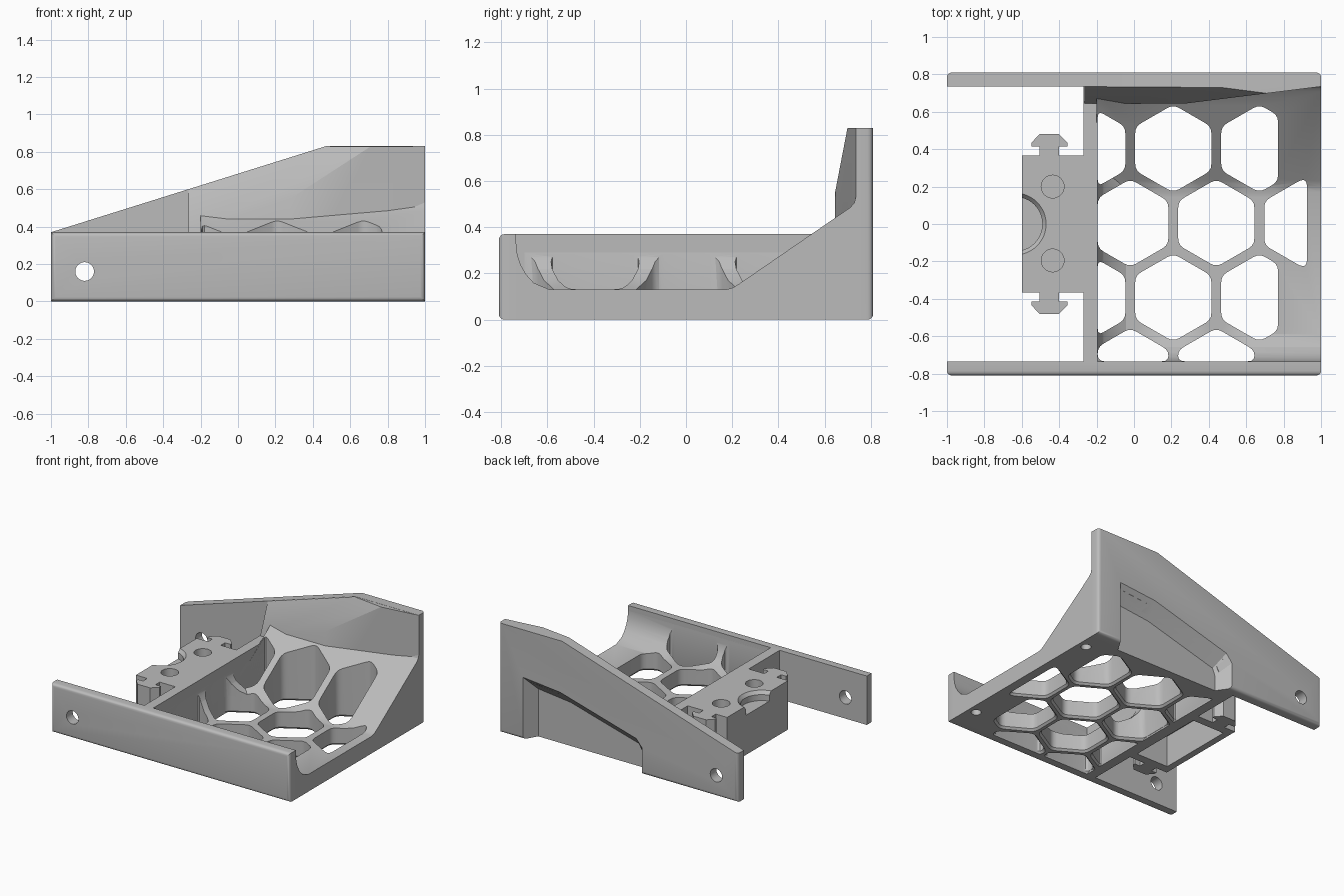
import bpy, bmesh, math
from mathutils import Vector

cube = bpy.data.objects.get("Cube")
if cube:
    bpy.data.objects.remove(cube, do_unlink=True)

grey = bpy.data.materials.new("plain grey")
grey.use_nodes = True
grey.diffuse_color = (0.5, 0.5, 0.5, 1)
grey.node_tree.nodes["Principled BSDF"].inputs["Base Color"].default_value = (0.5, 0.5, 0.5, 1)


def finish(name, bm):
    bmesh.ops.recalc_face_normals(bm, faces=bm.faces)
    mesh = bpy.data.meshes.new(name)
    bm.to_mesh(mesh)
    bm.free()
    ob = bpy.data.objects.new(name, mesh)
    mesh.materials.append(grey)
    bpy.context.collection.objects.link(ob)
    return ob


def loft(name, rings):
    """Solid through rings with equal point counts."""
    bm = bmesh.new()
    vs = [[bm.verts.new(p) for p in r] for r in rings]
    n = len(vs[0])
    for a, b in zip(vs, vs[1:]):
        for i in range(n):
            j = (i + 1) % n
            bm.faces.new((a[i], a[j], b[j], b[i]))
    bm.faces.new(vs[0])
    bm.faces.new(vs[-1])
    return finish(name, bm)


def prism(name, pts, axis, lo, hi):
    """Extrude a 2D outline along an axis."""
    place = {"x": lambda p, t: (t, p[0], p[1]),
             "y": lambda p, t: (p[0], t, p[1]),
             "z": lambda p, t: (p[0], p[1], t)}[axis]
    return loft(name, [[place(p, t) for p in pts] for t in (lo, hi)])


def circle(x, y, r, n=32):
    return [(x + r * math.cos(math.tau * i / n), y + r * math.sin(math.tau * i / n))
            for i in range(n)]


def box(x0, x1, y0, y1):
    return [(x0, y0), (x1, y0), (x1, y1), (x0, y1)]


def cut(targets, cutter):
    cutter.hide_render = True
    for ob in targets:
        m = ob.modifiers.new("cut", "BOOLEAN")
        m.operation, m.solver, m.object = "DIFFERENCE", "EXACT", cutter
        bpy.context.view_layer.objects.active = ob
        bpy.ops.object.modifier_apply(modifier=m.name)
    bpy.data.objects.remove(cutter, do_unlink=True)


def clip(pts, axis, limit, sign):
    """Keep the part of an outline where sign * coordinate <= sign * limit."""
    out = []
    for i, p in enumerate(pts):
        q = pts[(i + 1) % len(pts)]
        dp, dq = sign * (limit - p[axis]), sign * (limit - q[axis])
        if dp >= 0:
            out.append(p)
        if dp * dq < 0:
            out.append(p.lerp(q, dp / (dp - dq)))
    return out


def rounded(pts, r=0.035):
    out = []
    for i, p in enumerate(pts):
        a, b = pts[i - 1], pts[(i + 1) % len(pts)]
        s = p + (a - p).normalized() * min(r, (a - p).length * 0.45)
        e = p + (b - p).normalized() * min(r, (b - p).length * 0.45)
        out += [s.lerp(p, t).lerp(p.lerp(e, t), t) for t in (0, 0.33, 0.67, 1)]
    return out


# Side walls, with rounded outer corners at the open end
def wall(name, profile, inner, outer):
    ob = prism(name, profile, "y", inner, outer)
    bm = bmesh.new()
    bm.from_mesh(ob.data)
    edges = [e for e in bm.edges if all(abs(abs(v.co.x) - 1) < 0.001 and
             abs(v.co.y - outer) < 0.001 for v in e.verts)]
    bmesh.ops.bevel(bm, geom=edges, offset=0.025, segments=4, affect="EDGES", profile=0.5)
    bm.to_mesh(ob.data)
    bm.free()
    return ob


front_wall = wall("front_wall", box(-1, 1, 0, 0.37), -0.735, -0.81)
back_wall = wall("back_wall", [(-1, 0), (1, 0), (1, 0.83), (0.47, 0.83), (-1, 0.37)], 0.735, 0.81)

# Inward bulge of the back wall, trimmed by two slanted planes
bulge = prism("back_wall_bulge", [(-0.265, 0.78), (-0.265, 0.645), (0.28, 0.645),
                                  (1, 0.735), (1, 0.78)], "z", 0.0, 0.829)
bm = bmesh.new()
bm.from_mesh(bulge.data)
for co, no in (((-0.265, 0.645, 0.37), (-0.17, -1.316, 0.515)),
               ((-1, 0, 0.369), (-0.46, 0, 1.47))):
    bmesh.ops.bisect_plane(bm, geom=bm.verts[:] + bm.edges[:] + bm.faces[:], dist=1e-5,
                           plane_co=co, plane_no=no, clear_outer=True)
    bmesh.ops.holes_fill(bm, edges=[e for e in bm.edges if e.is_boundary], sides=0)
bmesh.ops.recalc_face_normals(bm, faces=bm.faces)
bm.to_mesh(bulge.data)
bm.free()

# Channel floor: curved up at the front, sloped up at the back
arc = [(-0.735 + 0.23 * (1 - math.cos(a)), 0.33 - 0.23 * math.sin(a))
       for a in (math.radians(d) for d in (0, 12, 24, 36, 48))]
channel = [(-0.735, 0), (-0.735, 0.37)] + arc + [
    (-0.59, 0.13), (0.17, 0.13), (0.2, 0.137), (0.23, 0.155),
    (0.71, 0.485), (0.728, 0.505), (0.735, 0.53), (0.735, 0)]
floor = prism("honeycomb_floor", channel, "x", -0.2, 1)

# Cross wall and its fillet onto the floor
cross_wall = prism("cross_wall", box(-0.27, -0.195, 0, 0.37), "y", -0.735, 0.735)
fillet = prism("cross_wall_fillet", [(-0.2, 0.02), (-0.2, 0.31), (-0.19, 0.27), (-0.165, 0.22),
                                     (-0.12, 0.17), (-0.04, 0.128), (-0.04, 0.02)],
               "y", -0.7, 0.64)

# Honeycomb holes, clipped at the edges and flared underneath
PITCH, R = 0.46, 0.235
for row, xs, right in ((1, (-0.25, 0.21, 0.67), 0.77), (0, (-0.02, 0.44, 0.9), 0.925),
                       (-1, (-0.25, 0.21, 0.67), 0.77), (-2, (-0.02, 0.44), 0.925)):
    cy = 0.005 + row * PITCH * 0.866
    for cx in xs:
        hexagon = [Vector((cx + R * math.sin(math.radians(60 * k)),
                           cy + R * math.cos(math.radians(60 * k)))) for k in range(6)]
        for axis, limit, sign in ((0, -0.194, -1), (0, right, 1), (1, -0.734, -1)):
            hexagon = clip(hexagon, axis, limit, sign)
        pts = rounded(hexagon)
        mid = sum(hexagon, Vector((0, 0))) / len(hexagon)
        flare = [p + (p - mid).normalized() * 0.015 for p in pts]
        rings = [[(p.x, p.y, z) for p in ring]
                 for ring, z in ((flare, -0.01), (flare, 0.0), (pts, 0.015), (pts, 0.62))]
        cut([floor, fillet], loft("hole_cutter", rings))

# Blind holes under the outer end
for y in (0.6, -0.575):
    cut([floor], prism("peg_cutter", circle(0.935, y, 0.035), "z", -0.1, 0.1))

# Recess in the outside of the back wall, open at the bottom
outer = [(0.8, -0.05), (0.8, 0.47), (0.49, 0.44), (-0.15, 0.26), (-0.2, 0.2), (-0.2, -0.05)]
inner = [(0.74, -0.05), (0.74, 0.36), (0.47, 0.33), (-0.11, 0.17), (-0.13, 0.12), (-0.13, -0.05)]
cut([back_wall, bulge, floor],
    loft("recess_cutter", [[(x, 0.83, z) for x, z in outer], [(x, 0.81, z) for x, z in outer],
                           [(x, 0.71, z) for x, z in inner]]))

# Pin hole through both side walls
for part in (front_wall, back_wall):
    cut([part], prism("pin_cutter", circle(-0.82, 0.16, 0.05), "y", -1, 1))

# Mount block with a keyed tab on either side
half = [(-0.265, 0.365), (-0.4, 0.365), (-0.4, 0.415), (-0.355, 0.415), (-0.355, 0.435),
        (-0.4, 0.48), (-0.505, 0.48), (-0.548, 0.435), (-0.548, 0.415), (-0.505, 0.415),
        (-0.505, 0.365), (-0.6, 0.365)]
block = prism("mount_block", half + [(x, -y) for x, y in reversed(half)], "z", 0, 0.37)
cut([block], prism("pocket_cutter", box(-0.55, -0.28, -0.3, 0.3), "z", -0.1, 0.24))
for y in (0.2, -0.195):
    cut([block], prism("screw_cutter", circle(-0.435, y, 0.061), "z", 0.28, 0.5))
seat = [(0.165, 0.4), (0.165, 0.37), (0.145, 0.345), (0.145, 0.3)]
cut([block], loft("seat_cutter", [[(x, y, z) for x, y in circle(-0.635, 0, r, 48)]
                                  for r, z in seat]))

# Smooth shading with sharp edges kept
bpy.ops.object.select_all(action="DESELECT")
for ob in (front_wall, back_wall, bulge, floor, cross_wall, fillet, block):
    ob.select_set(True)
bpy.context.view_layer.objects.active = floor
bpy.ops.object.shade_smooth_by_angle(angle=math.radians(25))
